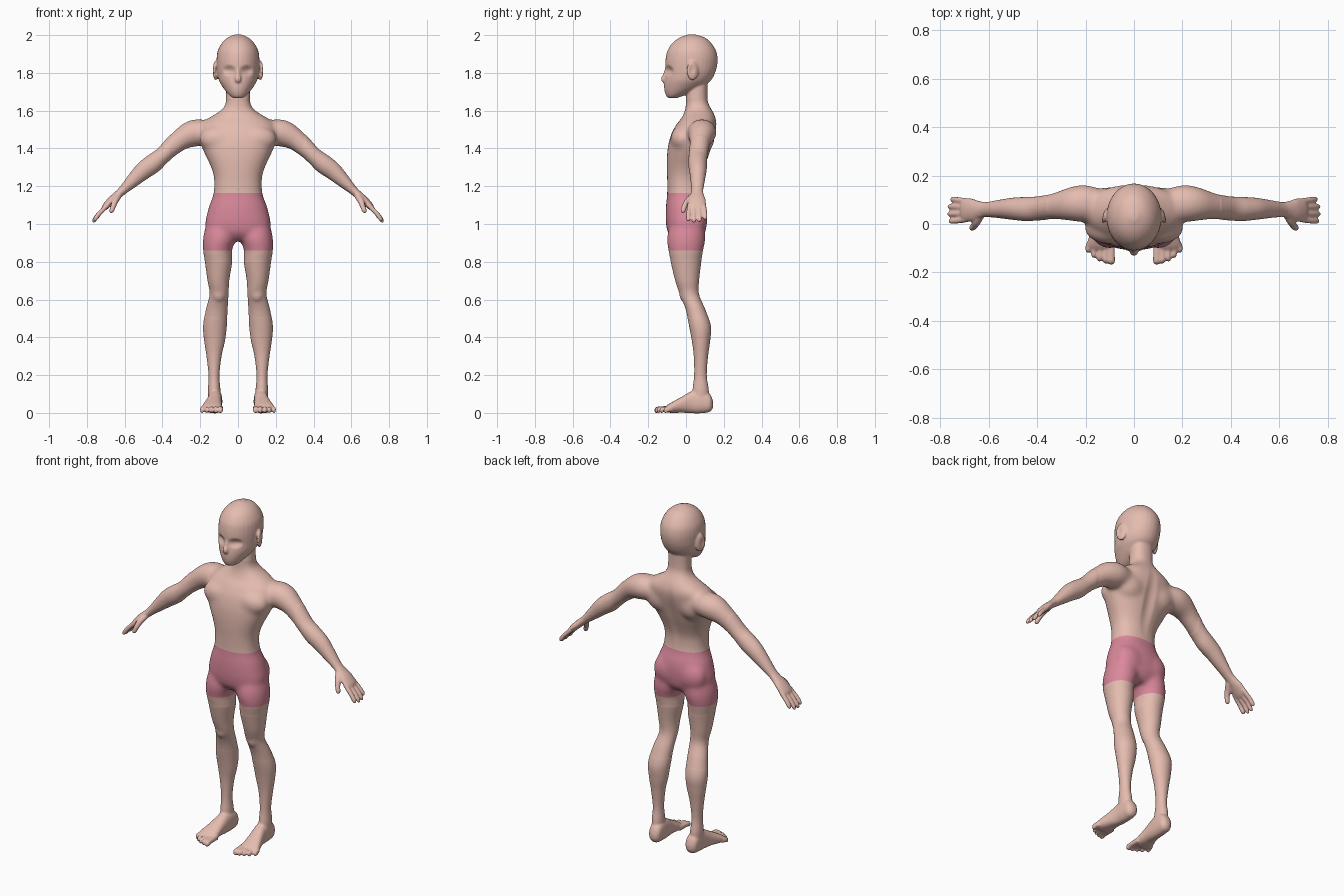
import bpy, bmesh, math
from mathutils import Vector, Matrix

cube = bpy.data.objects.get("Cube")
if cube:
    bpy.data.objects.remove(cube, do_unlink=True)


def material(name, rgb):
    mat = bpy.data.materials.new(name)
    mat.use_nodes = True
    mat.diffuse_color = (*rgb, 1)
    shader = next(n for n in mat.node_tree.nodes if n.type == 'BSDF_PRINCIPLED')
    shader.inputs["Base Color"].default_value = (*rgb, 1)
    shader.inputs["Roughness"].default_value = 0.7
    return mat


skin = material("skin", (0.78, 0.50, 0.43))
pink = material("pink cloth", (0.71, 0.25, 0.33))
bm = bmesh.new()


def resample(rows, steps=5):
    """Smooth a short list of rows with a Catmull-Rom spline."""
    rows = [Vector(r) for r in rows]
    ends = [rows[0]] + rows + [rows[-1]]
    out = []
    for a, b, c, d in zip(ends, ends[1:], ends[2:], ends[3:]):
        for k in range(steps):
            t = k / steps
            out.append(0.5 * (2 * b + (c - a) * t + (2 * a - 5 * b + 4 * c - d) * t * t
                              + (3 * b - a - 3 * c + d) * t ** 3))
    return out + [rows[-1]]


def resample_rows(rows):
    """Spline each five-value row in two halves that share the first value."""
    first = resample([r[:3] for r in rows])
    second = resample([(r[0], r[3], r[4]) for r in rows])
    return [(*p, q[1], q[2]) for p, q in zip(first, second)]


def loft(rings, power=2.0, sides=32):
    """Skin a list of (centre, half axis, half axis) rings into a closed shell."""
    loops = []
    for centre, u, v in rings:
        loop = []
        for i in range(sides):
            a = 2 * math.pi * i / sides
            c, s = [math.copysign(abs(f) ** (2 / power), f) for f in (math.cos(a), math.sin(a))]
            loop.append(bm.verts.new(centre + u * c + v * s))
        loops.append(loop)
    for low, high in zip(loops, loops[1:]):
        for i in range(sides):
            j = (i + 1) % sides
            bm.faces.new((low[i], low[j], high[j], high[i]))
    bm.faces.new(loops[0][::-1])
    bm.faces.new(loops[-1])


def stack(rows, side=1, power=2.0):
    """Level rings: height, centre x, half width, front y, back y."""
    loft([(Vector((side * x, (f + b) / 2, z)), Vector((w, 0, 0)), Vector((0, (b - f) / 2, 0)))
          for z, x, w, f, b in resample_rows(rows)], power)


def upright(rows, side):
    """Rings across y: y, centre x, half width, bottom z, top z."""
    loft([(Vector((side * x, y, (lo + hi) / 2)), Vector((w, 0, 0)), Vector((0, 0, (hi - lo) / 2)))
          for y, x, w, lo, hi in resample_rows(rows)], 2.3)


def limb(path, radii, side=1, axis=(0, 1, 0)):
    """Rings square to a path; radii are along the axis and across it."""
    pts = [Vector((side * p.x, p.y, p.z)) for p in resample(path)]
    sizes = resample([(r if isinstance(r, tuple) else (r, r)) for r in radii])
    rings = []
    for i, p in enumerate(pts):
        t = (pts[min(i + 1, len(pts) - 1)] - pts[max(i - 1, 0)]).normalized()
        u = Vector(axis)
        u = (u - t * u.dot(t)).normalized()
        rings.append((p, u * sizes[i][0], t.cross(u) * sizes[i][1]))
    loft(rings, sides=20)


def blob(centre, size, side=1, tilt=0):
    m = (Matrix.Translation((side * centre[0], centre[1], centre[2]))
         @ Matrix.Rotation(side * tilt, 4, 'Z') @ Matrix.Diagonal((*size, 1)))
    bmesh.ops.create_uvsphere(bm, u_segments=24, v_segments=16, radius=1, matrix=m)


# Torso and neck
stack([(.912, 0, .08, -.06, .07), (.95, 0, .15, -.095, .1), (1.0, 0, .174, -.106, .11),
       (1.05, 0, .165, -.108, .112), (1.1, 0, .152, -.106, .105), (1.16, 0, .13, -.1, .087),
       (1.24, 0, .127, -.1, .084), (1.3, 0, .143, -.102, .1), (1.36, 0, .171, -.101, .122),
       (1.42, 0, .197, -.094, .14), (1.48, 0, .205, -.077, .156), (1.53, 0, .192, -.049, .163),
       (1.56, 0, .158, -.024, .158), (1.59, 0, .107, -.01, .146), (1.62, 0, .074, -.002, .128),
       (1.66, 0, .064, 0, .114), (1.76, 0, .062, .01, .114)], power=2.25)

# Head
stack([(1.667, 0, .024, -.094, -.05), (1.678, 0, .042, -.104, -.015), (1.698, 0, .061, -.112, .035),
       (1.725, 0, .081, -.116, .09), (1.76, 0, .101, -.114, .132), (1.8, 0, .11, -.108, .154),
       (1.84, 0, .113, -.11, .165), (1.88, 0, .113, -.107, .167), (1.92, 0, .106, -.097, .158),
       (1.96, 0, .084, -.07, .132), (1.987, 0, .054, -.033, .1), (2.004, 0, .015, .015, .045)])
limb([(0, -.1, 1.83), (0, -.108, 1.79), (0, -.115, 1.765), (0, -.1, 1.75)],
     [.009, .013, .017, .01], axis=(1, 0, 0))

for s in (1, -1):
    # Ear, chest, shoulder blade and seat muscles
    blob((.118, .035, 1.812), (.012, .033, .052), s, .35)
    blob((.1, -.02, 1.45), (.105, .063, .07), s)
    blob((.1, .08, 1.46), (.095, .073, .09), s)
    blob((.075, .055, 1.02), (.09, .059, .09), s)

    # Leg
    stack([(1.04, .085, .06, -.05, .06), (.98, .093, .08, -.088, .095), (.92, .098, .088, -.101, .103),
           (.86, .109, .077, -.094, .092), (.8, .103, .073, -.082, .082), (.7, .104, .058, -.058, .07),
           (.63, .1, .051, -.034, .069), (.55, .112, .058, -.003, .102), (.46, .122, .063, .016, .132),
           (.38, .124, .055, .031, .128), (.3, .127, .04, .041, .117), (.2, .127, .029, .043, .11),
           (.12, .126, .033, .034, .121), (.05, .124, .031, .029, .121)], s)
    blob((.102, -.01, .63), (.034, .026, .042), s)

    # Foot and toes
    upright([(.144, .118, .012, .03, .06), (.126, .12, .034, .006, .1), (.08, .121, .038, -.002, .125),
             (.03, .123, .038, -.002, .115), (-.02, .13, .044, .001, .087), (-.06, .136, .052, 0, .065),
             (-.09, .14, .055, .001, .048), (-.106, .14, .045, .006, .036)], s)
    for i in range(5):
        x, tip, w = .094 + .024 * i, -.167 + .003 * i * i, .015 if i == 0 else .0098
        upright([(-.07, x - .002 * i, w, .006, .04), (tip + .03, x, w, .006, .034),
                 (tip + .01, x, w, -.001, .032), (tip, x, w * .6, .006, .02)], s)

    # Arm
    limb([(.13, .085, 1.483), (.2, .085, 1.485), (.25, .083, 1.475), (.3, .077, 1.449),
          (.35, .07, 1.408), (.4, .064, 1.362), (.45, .062, 1.32), (.5, .063, 1.283),
          (.55, .062, 1.236), (.61, .06, 1.178), (.65, .059, 1.142)],
         [(.06, .055), (.077, .071), (.073, .071), (.061, .059), (.052, .051), (.05, .045),
          (.05, .051), (.046, .048), (.039, .038), (.031, .024), (.032, .021)], s)

    # Palm, fingers and thumb
    limb([(.6, .06, 1.187), (.64, .059, 1.152), (.67, .058, 1.125), (.7, .057, 1.094), (.71, .057, 1.08)],
         [(.028, .022), (.036, .021), (.047, .021), (.046, .018), (.036, .012)], s)
    for i in range(4):
        y, reach = .02 + .0245 * i, (.94, 1.02, 1.0, .86)[i]
        spread = (i - 1.5) * .006
        base = Vector((.688, y, 1.104))
        limb([base] + [base + Vector((dx, spread * k, dz)) * reach for dx, k, dz in
                       ((.024, .4, -.025), (.05, .8, -.052), (.07, 1, -.08), (.077, 1, -.095))],
             [.0125, .0125, .012, .0115, .006], s)
    limb([(.632, .04, 1.15), (.65, .01, 1.122), (.66, -.008, 1.094), (.67, -.016, 1.068), (.673, -.016, 1.058)],
         [.017, .017, .014, .0125, .006], s)

bmesh.ops.recalc_face_normals(bm, faces=bm.faces[:])
mesh = bpy.data.meshes.new("body")
bm.to_mesh(mesh)
bm.free()
body = bpy.data.objects.new("body", mesh)
bpy.context.collection.objects.link(body)

# Fuse all the shells into one skin
remesh = body.modifiers.new("fuse", 'REMESH')
remesh.mode = 'VOXEL'
remesh.voxel_size = 0.0055
soften = body.modifiers.new("soften", 'SMOOTH')
soften.factor = 0.5
soften.iterations = 3
fused = bpy.data.meshes.new_from_object(body.evaluated_get(bpy.context.evaluated_depsgraph_get()))
body.modifiers.clear()
body.data = fused
bpy.data.meshes.remove(mesh)
fused.name = "body"
fused.materials.clear()
fused.materials.append(skin)
fused.materials.append(pink)

bm = bmesh.new()
bm.from_mesh(fused)


def blend(low, high, reach, rounds):
    """Relax the surface between two heights, out to a distance from the middle."""
    verts = [v for v in bm.verts if abs(v.co.x) < reach and low < v.co.z < high]
    for _ in range(rounds):
        bmesh.ops.smooth_vert(bm, verts=verts, factor=.5, use_axis_x=True, use_axis_y=True, use_axis_z=True)


def dent(centre, size, push):
    """Push the surface near a point with a soft falloff."""
    for v in bm.verts:
        d = v.co - Vector(centre)
        r = sum((d[i] / size[i]) ** 2 for i in range(3))
        if r < 1:
            v.co += Vector(push) * (1 - r) ** 2


# Blend the muscles of the knees, hips, trunk and shoulders
blend(.5, .8, .3, 12)
blend(.8, 1.66, .36, 40)

# Eye sockets, ear hollows and spine groove
for s in (1, -1):
    dent((s * .048, -.095, 1.812), (.047, .06, .034), (0, .016, 0))
    dent((s * .13, .03, 1.815), (.03, .022, .034), (-s * .006, 0, 0))
dent((0, .13, 1.38), (.045, .12, .24), (0, -.009, 0))

# Shorts: clean hems cut into the skin and coloured by height
HEM, WAIST = .86, 1.163
for z in (HEM, WAIST):
    bmesh.ops.bisect_plane(bm, geom=bm.verts[:] + bm.edges[:] + bm.faces[:],
                           plane_co=(0, 0, z), plane_no=(0, 0, 1))
for f in bm.faces:
    c = f.calc_center_median()
    f.material_index = int(HEM < c.z < WAIST and abs(c.x) < .3)
    f.smooth = True
bm.to_mesh(fused)
bm.free()
